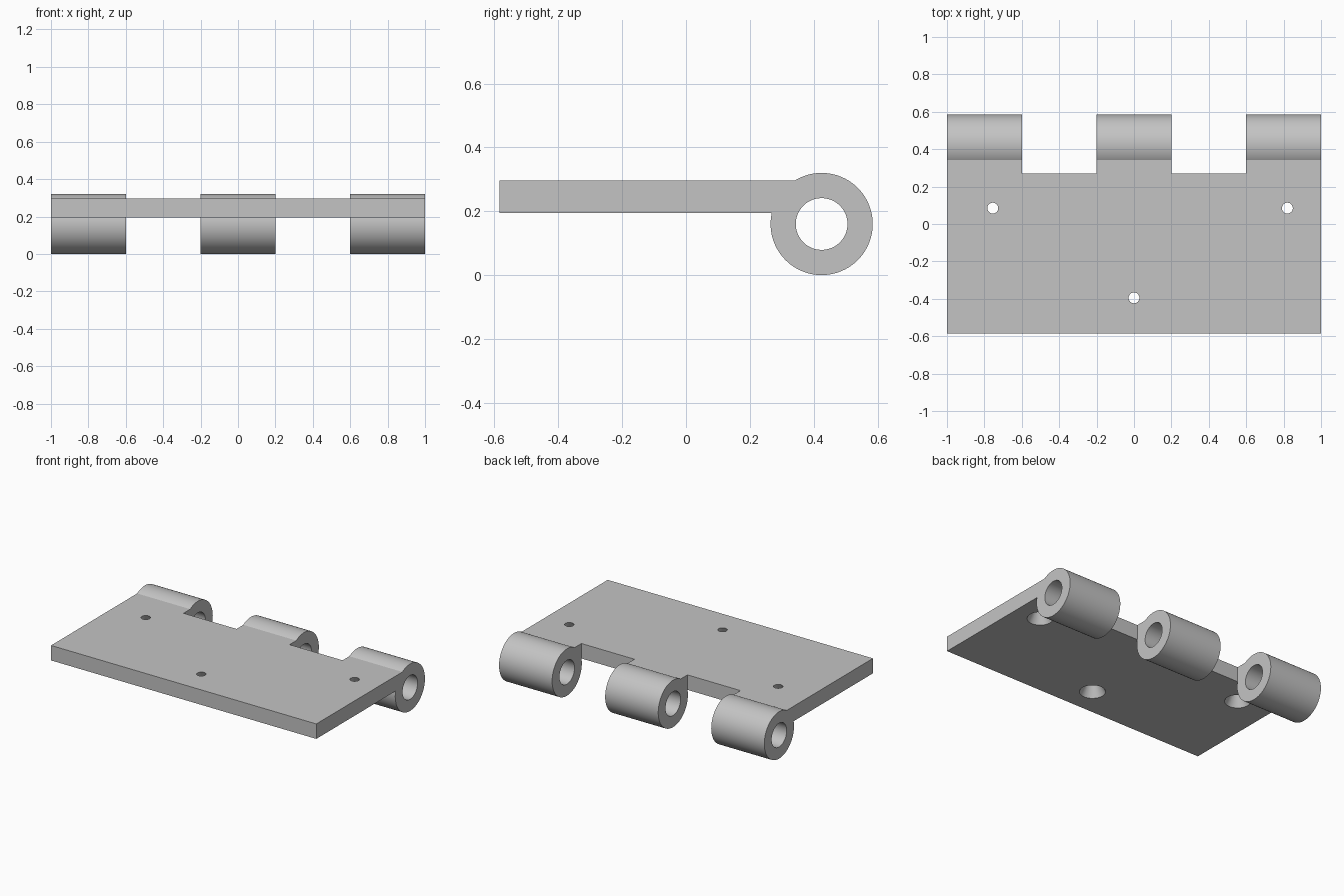
import bpy
import math

cube = bpy.data.objects.get("Cube")
if cube:
    bpy.data.objects.remove(cube, do_unlink=True)

# Main dimensions
FRONT, NOTCH, PIN_Y, PIN_Z = -0.585, 0.27, 0.425, 0.16
BOTTOM, TOP = 0.195, 0.297
OUTER, BORE = 0.16, 0.081

steel = bpy.data.materials.new("grey steel")
steel.use_nodes = True
colour = (0.55, 0.55, 0.55, 1)
steel.diffuse_color = colour
steel.node_tree.nodes["Principled BSDF"].inputs["Base Color"].default_value = colour


def box(name, low, high):
    centre = [(a + b) / 2 for a, b in zip(low, high)]
    bpy.ops.mesh.primitive_cube_add(size=1, location=centre)
    obj = bpy.context.object
    obj.name = name
    obj.scale = [b - a for a, b in zip(low, high)]
    bpy.ops.object.transform_apply(location=True, rotation=True, scale=True)
    return obj


def rod(name, x, radius, length):
    bpy.ops.mesh.primitive_cylinder_add(
        vertices=96, radius=radius, depth=length,
        location=(x, PIN_Y, PIN_Z), rotation=(0, math.pi / 2, 0))
    obj = bpy.context.object
    obj.name = name
    bpy.ops.object.transform_apply(location=True, rotation=True, scale=True)
    return obj


def combine(target, tool, operation):
    mod = target.modifiers.new(operation.lower(), "BOOLEAN")
    mod.operation = operation
    mod.solver = "EXACT"
    mod.object = tool
    bpy.context.view_layer.objects.active = target
    bpy.ops.object.modifier_apply(modifier=mod.name)
    bpy.data.objects.remove(tool, do_unlink=True)


# Leaf plate, with two gaps for the mating knuckles
leaf = box("hinge_leaf", (-1, FRONT, BOTTOM), (1, 0.4, TOP))
for x in (-0.4, 0.4):
    combine(leaf, box("gap", (x - 0.2, NOTCH, 0), (x + 0.2, 1, 1)), "DIFFERENCE")

# Three knuckles and the pin bore through them
for x in (-0.8, 0, 0.8):
    combine(leaf, rod("knuckle", x, OUTER, 0.4), "UNION")
combine(leaf, rod("pin_bore", 0, BORE, 3), "DIFFERENCE")

# Screw holes, widening towards the underside
SLOPE, MARGIN = 0.5, 0.02
for x, y in ((-0.755, 0.085), (0.82, 0.085), (0, -0.395)):
    bpy.ops.mesh.primitive_cone_add(
        vertices=48, radius1=0.08 + SLOPE * MARGIN, radius2=0.029 - SLOPE * MARGIN,
        depth=TOP - BOTTOM + 2 * MARGIN, location=(x, y, (TOP + BOTTOM) / 2))
    combine(leaf, bpy.context.object, "DIFFERENCE")

# Finish
leaf.data.materials.clear()
leaf.data.materials.append(steel)
for face in leaf.data.polygons:
    face.material_index = 0
bpy.ops.object.select_all(action="DESELECT")
leaf.select_set(True)
bpy.context.view_layer.objects.active = leaf
bpy.ops.object.shade_smooth_by_angle(angle=math.radians(30))
